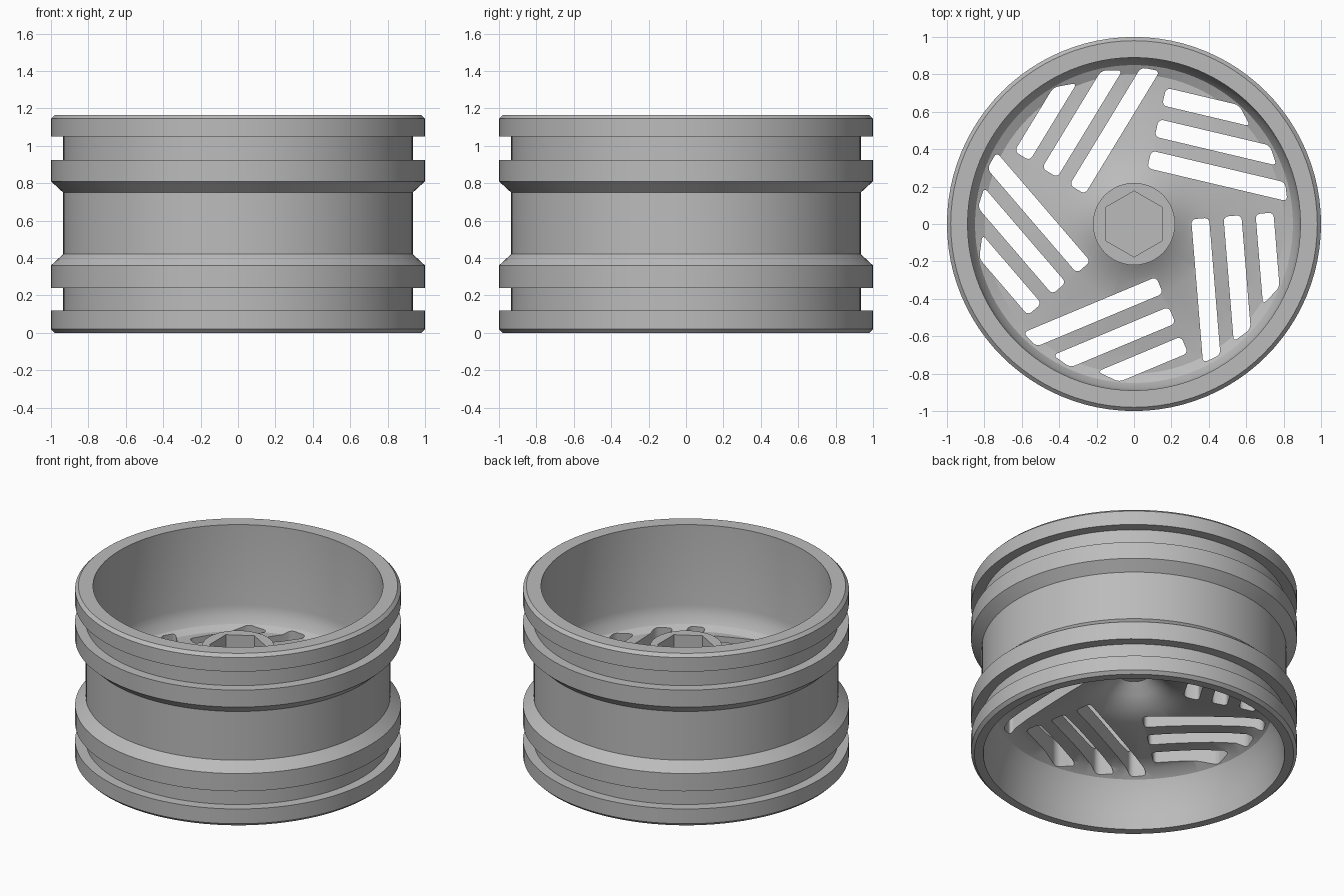
import bpy, bmesh, math
from mathutils import Matrix

if "Cube" in bpy.data.objects:
    bpy.data.objects.remove(bpy.data.objects["Cube"])

GREY = (0.5, 0.5, 0.5, 1.0)
metal = bpy.data.materials.new("plain grey")
metal.use_nodes = True
metal.diffuse_color = GREY
metal.node_tree.nodes["Principled BSDF"].inputs["Base Color"].default_value = GREY


def make_object(name, bm):
    bmesh.ops.recalc_face_normals(bm, faces=bm.faces)
    mesh = bpy.data.meshes.new(name)
    bm.to_mesh(mesh)
    bm.free()
    obj = bpy.data.objects.new(name, mesh)
    obj.data.materials.append(metal)
    bpy.context.collection.objects.link(obj)
    return obj


def lathe(name, profile, sides):
    """Revolve (radius, height) points about z; the ends lie on the axis."""
    bm = bmesh.new()
    verts = [bm.verts.new((r, 0, z)) for r, z in profile]
    edges = [bm.edges.new(pair) for pair in zip(verts, verts[1:])]
    bmesh.ops.spin(bm, geom=verts + edges, axis=(0, 0, 1), cent=(0, 0, 0),
                   angle=math.tau, steps=sides, use_merge=False)
    bmesh.ops.remove_doubles(bm, verts=bm.verts, dist=0.0001)
    return make_object(name, bm)


def add_prism(bm, outline, low, high, turn=0.0, rounding=0.0):
    """Add an upright prism, rounding its vertical edges if asked."""
    part = bmesh.new()
    base = part.faces.new([part.verts.new((x, y, low)) for x, y in outline])
    up = bmesh.ops.extrude_face_region(part, geom=[base])["geom"]
    for v in up:
        if isinstance(v, bmesh.types.BMVert):
            v.co.z = high
    if rounding:
        upright = [e for e in part.edges
                   if abs(e.verts[0].co.z - e.verts[1].co.z) > 0.01]
        bmesh.ops.bevel(part, geom=upright, offset=rounding, segments=4,
                        profile=0.5, affect='EDGES')
    bmesh.ops.recalc_face_normals(part, faces=part.faces)
    part.transform(Matrix.Rotation(turn, 4, 'Z'))
    temp = bpy.data.meshes.new("temp")
    part.to_mesh(temp)
    part.free()
    bm.from_mesh(temp)
    bpy.data.meshes.remove(temp)


def cut(obj, cutter):
    mod = obj.modifiers.new("cut", 'BOOLEAN')
    mod.operation = 'DIFFERENCE'
    mod.solver = 'EXACT'
    mod.object = cutter
    bpy.context.view_layer.objects.active = obj
    bpy.ops.object.modifier_apply(modifier=mod.name)
    bpy.data.objects.remove(cutter)


def smooth(obj):
    bpy.ops.object.select_all(action='DESELECT')
    obj.select_set(True)
    bpy.context.view_layer.objects.active = obj
    bpy.ops.object.shade_smooth_by_angle(angle=math.radians(26))


# Rim and dished disc in one revolved section
underside = [(0, 0.58), (0.1, 0.57), (0.17, 0.51), (0.24, 0.455), (0.35, 0.425),
             (0.7, 0.375), (0.79, 0.355), (0.85, 0.31), (0.89, 0.22), (0.91, 0.1)]
barrel = [(0.925, 0), (0.98, 0), (1, 0.02), (1, 0.12), (0.935, 0.12),
          (0.935, 0.24), (1, 0.24), (1, 0.36), (0.935, 0.42),
          (0.935, 0.75), (1, 0.81), (1, 0.925), (0.935, 0.925),
          (0.935, 1.05), (1, 1.05), (1, 1.145), (0.98, 1.165), (0.89, 1.165)]
topside = [(0.89, 0.62), (0.88, 0.56), (0.85, 0.51), (0.8, 0.485), (0.7, 0.49),
           (0.4, 0.535), (0.28, 0.575), (0.2, 0.63), (0, 0.63)]
rim = lathe("wheel_rim", underside + barrel + topside, 96)

# Five groups of three slanted slots: (offset, inner-edge end, outer-edge end)
slots = [(0.355, 0.77, 0.735), (0.528, 0.67, 0.61), (0.70, 0.485, 0.40)]
half = 0.048
bm = bmesh.new()
for group in range(5):
    turn = math.radians(72 * group - 13.3)
    for v, near_end, far_end in slots:
        outline = [(0, v - half), (near_end, v - half),
                   (far_end, v + half), (0, v + half)]
        add_prism(bm, outline, 0.25, 0.75, turn, 0.025)
cut(rim, make_object("slot_cutter", bm))
smooth(rim)

# Hub with a hexagonal socket
hub = lathe("hub", [(0, 0.6), (0.22, 0.6), (0.22, 0.76), (0, 0.76)], 48)
bm = bmesh.new()
hexagon = [(0.176 * math.sin(math.tau * i / 6), 0.176 * math.cos(math.tau * i / 6))
           for i in range(6)]
add_prism(bm, hexagon, 0.645, 0.9)
cut(hub, make_object("socket_cutter", bm))
smooth(hub)
